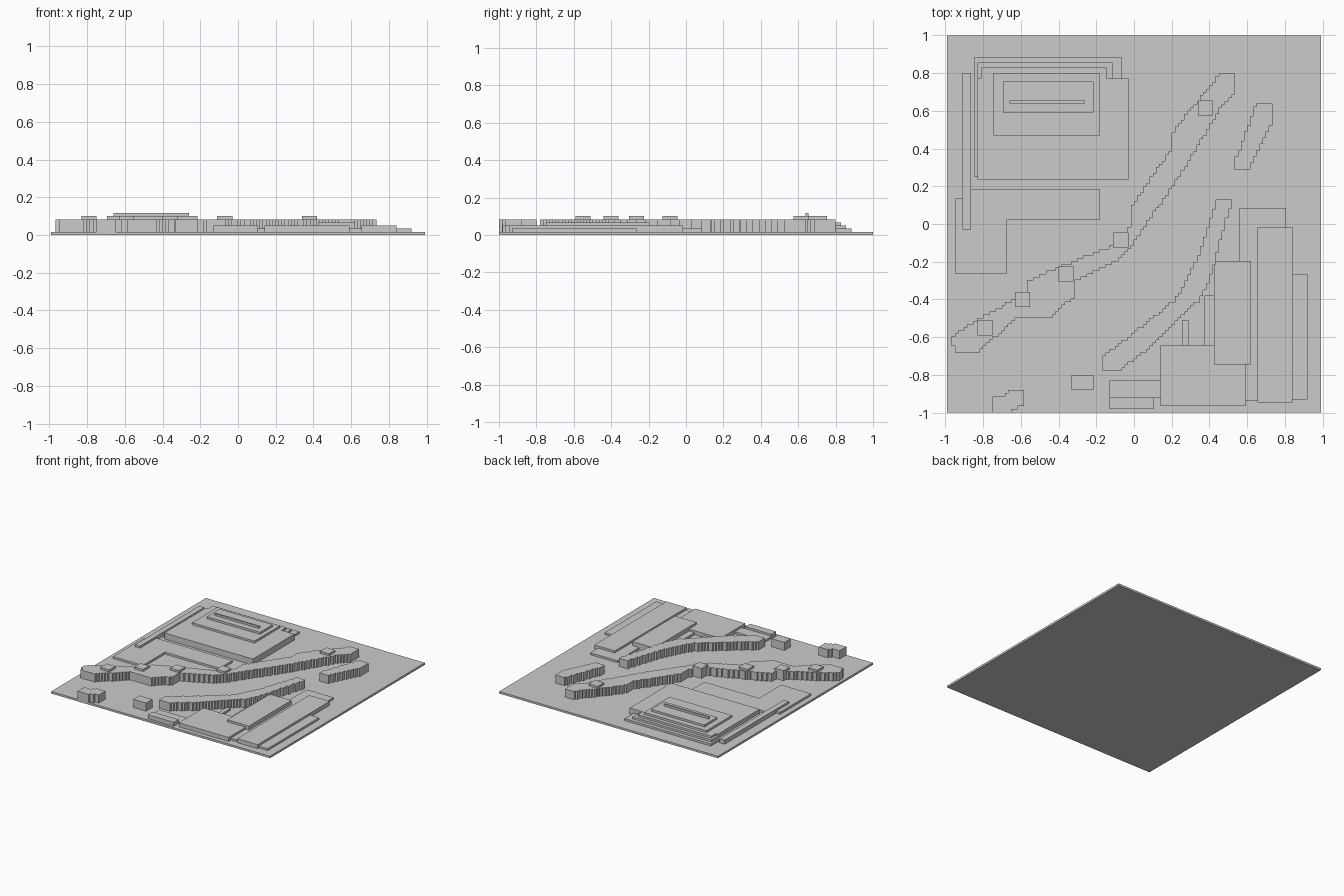
import bpy, bmesh

cube = bpy.data.objects.get("Cube")
if cube:
    bpy.data.objects.remove(cube, do_unlink=True)

# Every height is a whole number of equal layers
LAYER = 1 / 60
GROUND, LOW, MIDDLE, HIGH, TALL, ROOF, RIDGE = [LAYER * n for n in range(1, 8)]

stone = bpy.data.materials.new("stone grey")
stone.use_nodes = True
stone.diffuse_color = (.6, .6, .6, 1)
shader = stone.node_tree.nodes["Principled BSDF"]
shader.inputs["Base Color"].default_value = stone.diffuse_color


def prism(name, outline, top, bottom=GROUND):
    """Extrude a flat outline from the bottom height to the top height."""
    bm = bmesh.new()
    base = bm.faces.new([bm.verts.new((x, y, bottom)) for x, y in outline])
    extruded = bmesh.ops.extrude_face_region(bm, geom=[base])["geom"]
    for item in extruded:
        if isinstance(item, bmesh.types.BMVert):
            item.co.z = top
    bmesh.ops.recalc_face_normals(bm, faces=bm.faces)
    mesh = bpy.data.meshes.new(name)
    bm.to_mesh(mesh)
    bm.free()
    mesh.materials.append(stone)
    bpy.context.collection.objects.link(bpy.data.objects.new(name, mesh))


def block(name, left, right, front, back, top, bottom=GROUND):
    """Rectangular slab between two x and two y positions."""
    outline = [(left, front), (right, front), (right, back), (left, back)]
    prism(name, outline, top, bottom)


def edge_at(path, y):
    """Return x where a path of (x, y) points, rising in y, reaches y."""
    for (x_low, y_low), (x_high, y_high) in zip(path, path[1:]):
        if y <= y_high:
            return x_low + (x_high - x_low) * (y - y_low) / (y_high - y_low)


def hedge(name, left_path, right_path):
    """Band between two paths, its sides stepped on a square grid."""
    front, back = left_path[0][1], left_path[-1][1]
    rows = round((back - front) / LAYER)
    depth = (back - front) / rows

    def stepped(path):
        side = []
        for row in range(rows):
            near = front + row * depth
            x = round(edge_at(path, near + depth / 2) / LAYER) * LAYER
            if side and side[-1][0] == x:
                side.pop()
            else:
                side.append((x, near))
            side.append((x, near + depth))
        return side

    prism(name, stepped(right_path) + stepped(left_path)[::-1], TALL)


block("ground_plate", -.99, .99, -1, 1, GROUND, bottom=0)

# Tiered hall at the back
block("hall_low_step", -.845, -.065, .25, .885, LOW)
block("hall_middle_step", -.83, -.115, .5, .855, MIDDLE)
block("hall_rear", -.81, -.145, .77, .83, HIGH)
block("hall_main", -.83, -.03, .235, .77, HIGH)
block("hall_upper", -.745, -.18, .47, .8, TALL)
block("hall_roof", -.695, -.215, .59, .755, ROOF, bottom=TALL)
block("hall_ridge", -.66, -.26, .64, .655, RIDGE, bottom=ROOF)

# Angled terrace and narrow wing beside the hall
prism("terrace", [(-.945, -.265), (-.675, -.265), (-.675, .02), (-.18, .02),
                  (-.18, .185), (-.87, .185), (-.87, .135), (-.945, .135)], LOW)
block("narrow_wing", -.91, -.865, -.03, .8, MIDDLE)

# Stepped hedges
hedge("long_hedge",
      left_path=[(-.95, -.68), (-.97, -.6), (-.82, -.5), (-.56, -.36), (-.56, -.3),
                 (-.4, -.23), (-.08, -.1), (-.01, 0), (-.01, .1), (.2, .4),
                 (.21, .5), (.46, .8)],
      right_path=[(-.83, -.68), (-.62, -.5), (-.44, -.49), (-.31, -.38), (-.31, -.3),
                  (-.1, -.2), (0, -.1), (.27, .3), (.45, .6), (.54, .7), (.54, .8)])
hedge("middle_hedge",
      left_path=[(-.16, -.78), (-.16, -.7), (.22, -.4), (.33, -.2), (.44, .13)],
      right_path=[(-.08, -.78), (.09, -.65), (.35, -.4), (.4, -.3), (.52, .13)])
hedge("short_hedge",
      left_path=[(.54, .29), (.54, .35), (.65, .64)],
      right_path=[(.61, .29), (.74, .55), (.74, .64)])
hedge("corner_hedge",
      left_path=[(-.745, -1), (-.745, -.92), (-.66, -.9), (-.66, -.88)],
      right_path=[(-.66, -1), (-.58, -.95), (-.58, -.88)])
block("small_hedge", -.33, -.215, -.88, -.8, TALL)

# Raised caps along the long hedge
CAP = .04
cap_centres = [(-.79, -.55), (-.59, -.4), (-.36, -.265), (-.07, -.085), (.38, .615)]
for x, y in cap_centres:
    block("hedge_cap", x - CAP, x + CAP, y - CAP, y + CAP, ROOF)

# Houses on the front left
block("low_annex", -.13, .14, -.92, -.83, LOW)
block("front_annex", -.13, .105, -.98, -.92, MIDDLE)
block("wide_house", .14, .59, -.965, -.645, MIDDLE)
block("tall_house", .425, .62, -.745, -.195, HIGH)
block("court_wall", .375, .425, -.645, -.38, LOW)
block("court_post", .255, .29, -.645, -.51, LOW)
block("long_base", .56, .805, -.935, .085, LOW)
block("long_house", .655, .84, -.945, -.015, MIDDLE)
block("side_step", .84, .92, -.93, -.265, LOW)
